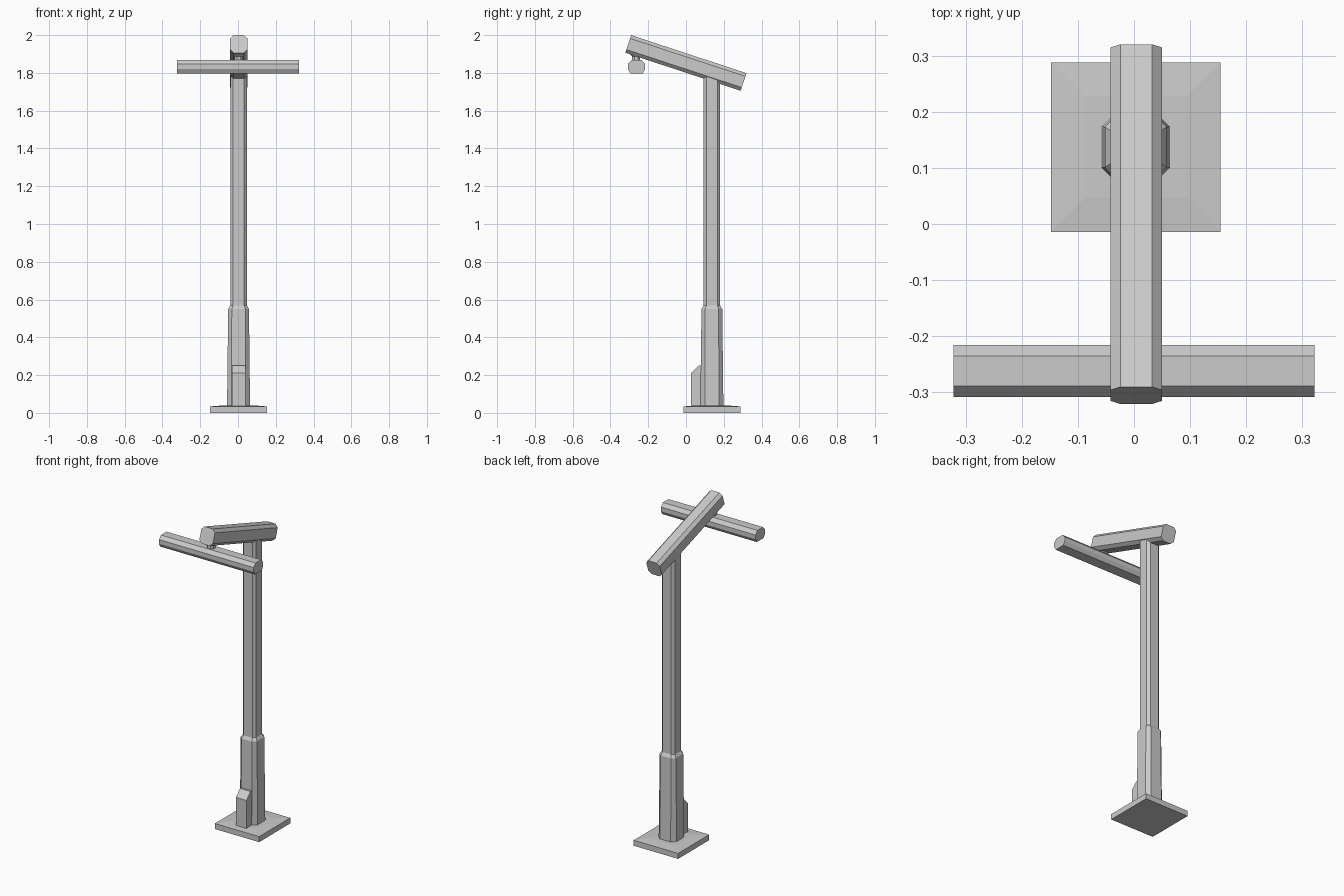
import bpy, bmesh
from mathutils import Vector, Matrix

if "Cube" in bpy.data.objects:
    bpy.data.objects.remove(bpy.data.objects["Cube"])

CX, CY = 0.003, 0.137   # centre line of the pole


def loft(name, rings):
    """Skin a list of equal-length point rings and cap both ends."""
    bm = bmesh.new()
    vs = [[bm.verts.new(p) for p in ring] for ring in rings]
    n = len(vs[0])
    for a, b in zip(vs, vs[1:]):
        for i in range(n):
            j = (i + 1) % n
            bm.faces.new((a[i], a[j], b[j], b[i]))
    bm.faces.new(vs[0][::-1])
    bm.faces.new(vs[-1])
    bmesh.ops.recalc_face_normals(bm, faces=bm.faces)
    mesh = bpy.data.meshes.new(name)
    bm.to_mesh(mesh)
    bm.free()
    obj = bpy.data.objects.new(name, mesh)
    bpy.context.collection.objects.link(obj)
    return obj


def octagon(hx, hy, c):
    """Rectangle with chamfered corners."""
    return [(hx, -hy + c), (hx, hy - c), (hx - c, hy), (-hx + c, hy),
            (-hx, hy - c), (-hx, -hy + c), (-hx + c, -hy), (hx - c, -hy)]


def level(h, c, z, cx=CX, cy=CY):
    return [(cx + x, cy + y, z) for x, y in octagon(h, h, c)]


# Base plate
def square(h, z):
    return [(CX + sx * h, CY + sy * h, z)
            for sx, sy in ((1, -1), (1, 1), (-1, 1), (-1, -1))]

loft("base_plate", [square(0.151, 0), square(0.151, 0.034), square(0.09, 0.039)])

# Pole with thicker tapered lower sleeve
loft("pole", [level(0.061, 0.024, 0.03), level(0.055, 0.019, 0.55),
              level(0.044, 0.015, 0.568), level(0.044, 0.015, 1.79)])

# Service box on the front of the pole
side = [(0.027, 0.03), (0.027, 0.21), (0.066, 0.25), (0.11, 0.25), (0.11, 0.03)]
loft("service_box", [[(x, y, z) for y, z in side] for x in (CX - 0.036, CX + 0.036)])

# Sloping arm
front, back = Vector((0.004, -0.3055, 1.953)), Vector((0.004, 0.305, 1.752))
axis = (back - front).normalized()
across = Vector((1, 0, 0))
up = across.cross(axis)
loft("arm", [[p + across * x + up * y for x, y in octagon(0.046, 0.049, 0.018)]
             for p in (front, back)])

# Cross bar lamp
half = [(0.033, 1.798), (0.046, 1.82), (0.046, 1.846), (0.027, 1.867)]
profile = half + [(-y, z) for y, z in reversed(half)]
loft("lamp_bar", [[(x, -0.262 + y, z) for y, z in profile] for x in (-0.322, 0.322)])

# Flared neck joining the lamp to the arm
loft("lamp_neck", [level(h, h * 0.55, z, 0.003, -0.264)
                   for h, z in ((0.021, 1.855), (0.021, 1.888), (0.031, 1.898), (0.031, 1.925))])
